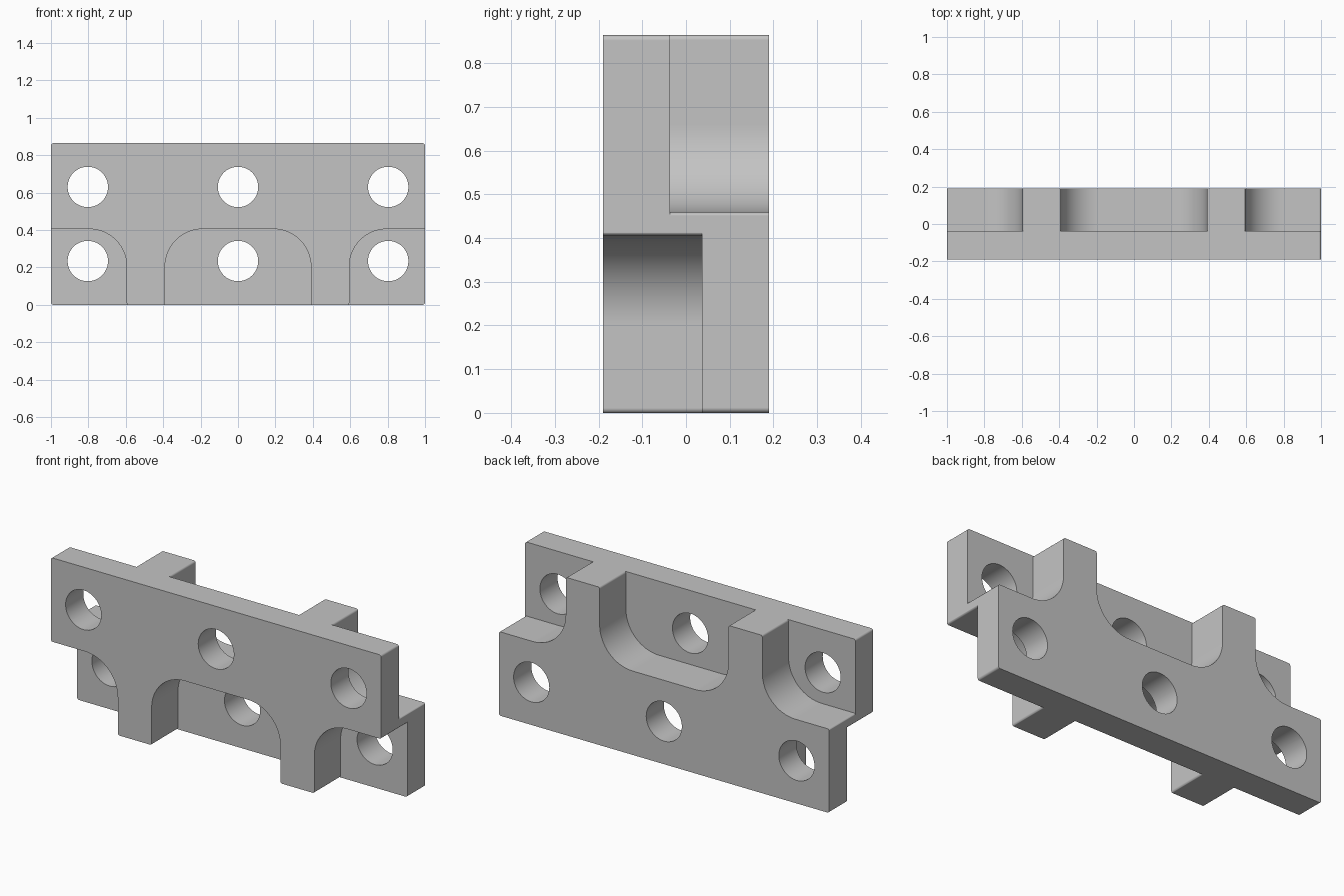
import bpy, bmesh, math
from mathutils import Vector

cube = bpy.data.objects.get("Cube")
if cube:
    bpy.data.objects.remove(cube, do_unlink=True)

HEIGHT = 0.864
HALF_DEPTH = 0.19
POCKET_DEPTH = 0.037   # pockets cut slightly past the middle
EDGE = 0.012           # small edge rounding

grey = bpy.data.materials.new("light_grey")
grey.use_nodes = True
grey.diffuse_color = (0.55, 0.55, 0.55, 1)
grey.node_tree.nodes["Principled BSDF"].inputs["Base Color"].default_value = (0.55, 0.55, 0.55, 1)


def rounded(corners):
    """Outline in x, z from square corners given as (x, z, radius)."""
    out = []
    for i, (x, z, r) in enumerate(corners):
        p = Vector((x, z))
        if r == 0:
            out.append(p)
            continue
        a = (Vector(corners[i - 1][:2]) - p).normalized()
        b = (Vector(corners[(i + 1) % len(corners)][:2]) - p).normalized()
        centre = p + r * (a + b)
        steps = 16 if r > 0.1 else 5
        for k in range(steps + 1):
            t = math.pi / 2 * k / steps
            out.append(centre - r * (b * math.cos(t) + a * math.sin(t)))
    return out


def extrude(name, outline, y0, y1):
    """Solid made by extruding an x, z outline along y."""
    bm = bmesh.new()
    face = bm.faces.new([bm.verts.new((p.x, y0, p.y)) for p in outline])
    side = bmesh.ops.extrude_face_region(bm, geom=[face])["geom"]
    verts = [v for v in side if isinstance(v, bmesh.types.BMVert)]
    bmesh.ops.translate(bm, verts=verts, vec=(0, y1 - y0, 0))
    bmesh.ops.recalc_face_normals(bm, faces=bm.faces)
    mesh = bpy.data.meshes.new(name)
    bm.to_mesh(mesh)
    bm.free()
    mesh.materials.append(grey)
    obj = bpy.data.objects.new(name, mesh)
    bpy.context.collection.objects.link(obj)
    return obj


def cut(target, cutter):
    mod = target.modifiers.new("cut", 'BOOLEAN')
    mod.operation = 'DIFFERENCE'
    mod.solver = 'EXACT'
    mod.object = cutter
    cutter.hide_render = True
    bpy.ops.object.modifier_apply(modifier=mod.name)
    bpy.data.objects.remove(cutter, do_unlink=True)


# Main slab
bracket = extrude("bracket_block", rounded([
    (-1, 0, EDGE), (1, 0, EDGE), (1, HEIGHT, EDGE), (-1, HEIGHT, EDGE)]),
    -HALF_DEPTH, HALF_DEPTH)
bpy.context.view_layer.objects.active = bracket
bracket.select_set(True)

# Pocket outline: filleted bays around two legs, mirrored left to right
half = [(0.39, 0.405, 0.2), (0.39, -0.001, EDGE), (0.595, -0.001, EDGE),
        (0.595, 0.405, 0.2), (1.001, 0.405, EDGE), (1.001, 0.6, 0),
        (1.1, 0.6, 0), (1.1, -0.1, 0)]
low = rounded(half + [(-x, z, r) for x, z, r in reversed(half)])
high = [Vector((p.x, HEIGHT - p.y)) for p in low]

# Front pockets open downwards, rear pockets open upwards
cut(bracket, extrude("front_pocket_cutter", low, -0.3, POCKET_DEPTH))
cut(bracket, extrude("rear_pocket_cutter", high, -POCKET_DEPTH, 0.3))

# Two rows of bolt holes
for z in (0.234, HEIGHT - 0.234):
    for x in (-0.803, 0, 0.803):
        circle = [Vector((x + 0.108 * math.cos(a), z + 0.108 * math.sin(a)))
                  for a in (math.tau * k / 48 for k in range(48))]
        cut(bracket, extrude("hole_cutter", circle, -0.3, 0.3))

# Smooth fillets and holes, crisp flat faces
bpy.ops.object.shade_smooth_by_angle(angle=math.radians(30))
weighted = bracket.modifiers.new("flat_shading", 'WEIGHTED_NORMAL')
weighted.keep_sharp = True
